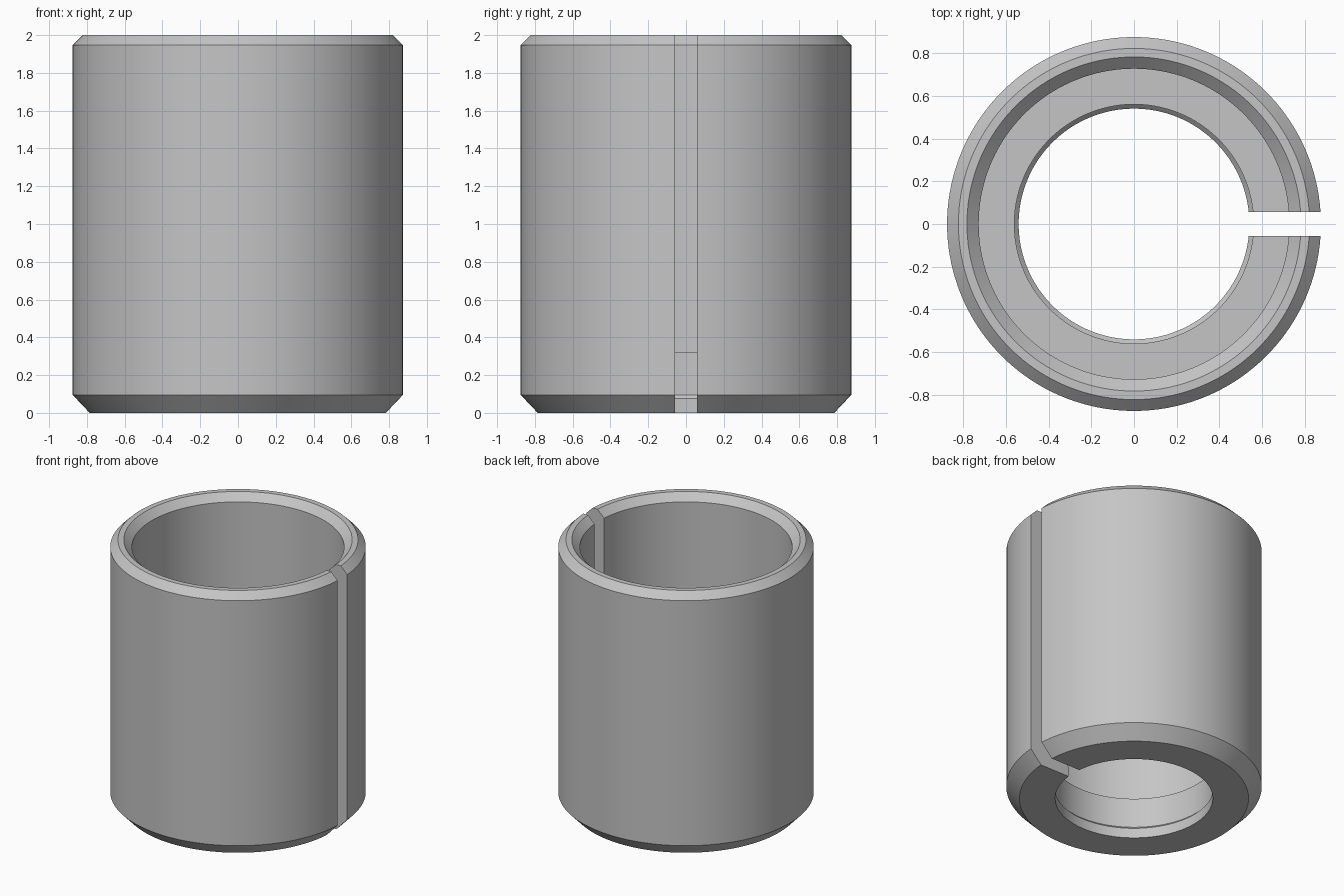
import bpy, bmesh, math

default = bpy.data.objects.get("Cube")
if default:
    bpy.data.objects.remove(default, do_unlink=True)

SEGMENTS = 144
HALF_SLOT = 0.057

# Closed wall section (radius, height): outside going up, then inside going down
PROFILE = [
    (0.785, 0.0), (0.875, 0.095), (0.875, 1.947), (0.822, 2.0),  # chamfered outside
    (0.782, 2.0), (0.727, 1.947), (0.727, 0.32),                 # main bore
    (0.56, 0.32), (0.56, 0.095), (0.54, 0.075), (0.54, 0.0),     # inner lip
]

# Metal
metal = bpy.data.materials.new("grey_metal")
metal.use_nodes = True
colour = (0.56, 0.56, 0.56, 1.0)
metal.diffuse_color = colour
for node in metal.node_tree.nodes:
    if node.type == 'BSDF_PRINCIPLED':
        node.inputs["Base Color"].default_value = colour

# Sweep each section point so that both ends lie flat against the slot on +x
bm = bmesh.new()
rails = []
for radius, height in PROFILE:
    start = math.asin(HALF_SLOT / radius)
    sweep = 2 * math.pi - 2 * start
    angles = [start + sweep * i / SEGMENTS for i in range(SEGMENTS + 1)]
    rails.append([bm.verts.new((radius * math.cos(a), radius * math.sin(a), height))
                  for a in angles])

for k, rail in enumerate(rails):
    following = rails[(k + 1) % len(rails)]
    for i in range(SEGMENTS):
        bm.faces.new((rail[i], rail[i + 1], following[i + 1], following[i]))

# Slot walls
for end in (0, SEGMENTS):
    bm.faces.new([rail[end] for rail in rails])

bmesh.ops.recalc_face_normals(bm, faces=bm.faces[:])
mesh = bpy.data.meshes.new("split_sleeve")
bm.to_mesh(mesh)
bm.free()
mesh.materials.append(metal)

sleeve = bpy.data.objects.new("split_sleeve", mesh)
bpy.context.collection.objects.link(sleeve)
bpy.ops.object.select_all(action='DESELECT')
sleeve.select_set(True)
bpy.context.view_layer.objects.active = sleeve
bpy.ops.object.shade_smooth_by_angle(angle=math.radians(25))
